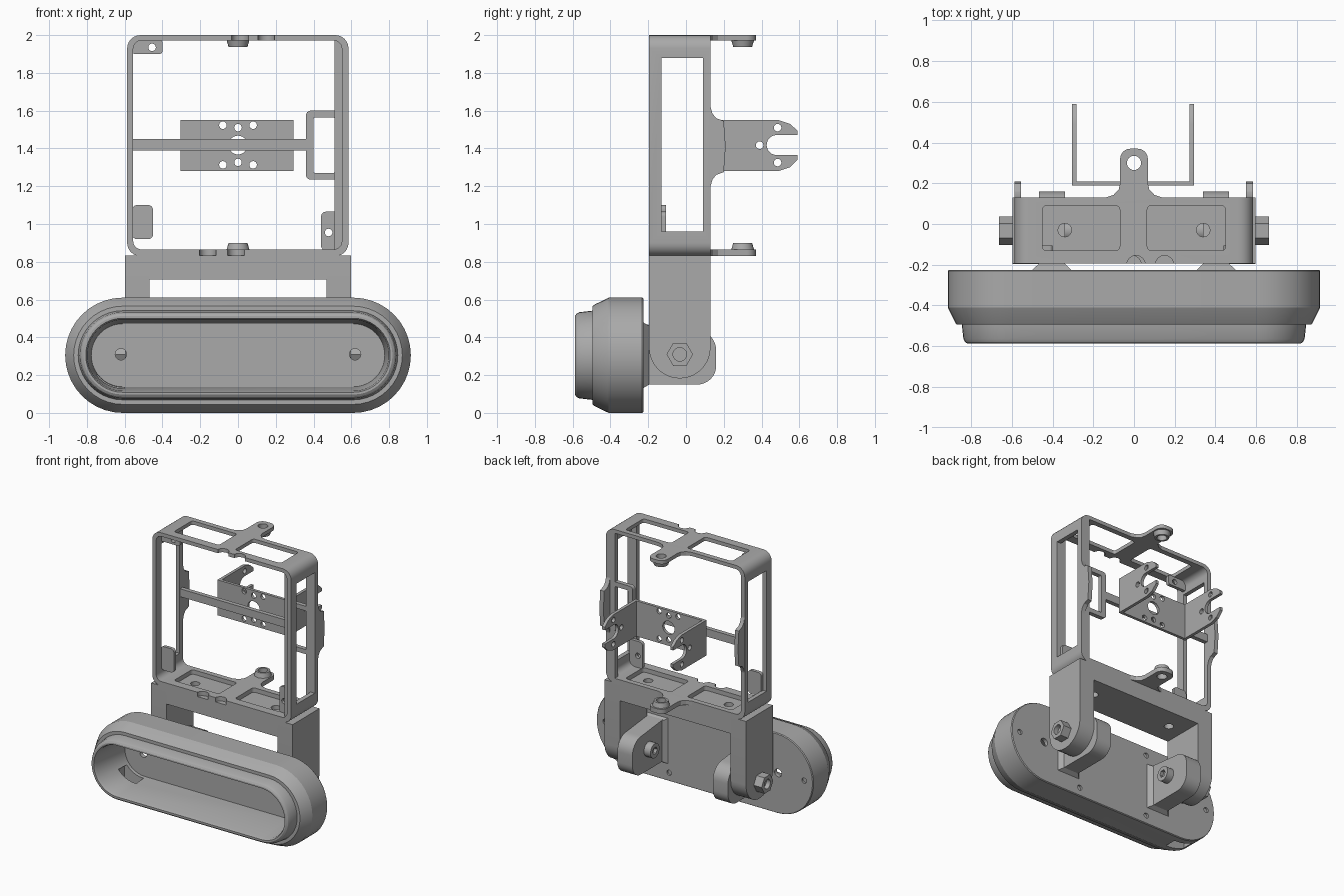
import bpy, bmesh
from math import sin, cos, pi, radians

default = bpy.data.objects.get("Cube")
if default:
    bpy.data.objects.remove(default)

grey = bpy.data.materials.new("matte_grey")
grey.use_nodes = True
COLOUR = (0.4, 0.4, 0.4, 1)
grey.diffuse_color = COLOUR
grey.node_tree.nodes["Principled BSDF"].inputs["Base Color"].default_value = COLOUR
parts = []


# ---- helpers ----
def arc(cx, cy, r, a0, a1, n=10):
    return [(cx + r * cos(radians(a0 + (a1 - a0) * i / n)),
             cy + r * sin(radians(a0 + (a1 - a0) * i / n))) for i in range(n + 1)]


def circle(cx, cy, r, n=24):
    return arc(cx, cy, r, 0, 360, n)[:-1]


def rect(x0, x1, y0, y1, r=0.0):
    if r == 0:
        return [(x0, y0), (x1, y0), (x1, y1), (x0, y1)]
    return (arc(x1 - r, y1 - r, r, 0, 90, 6) + arc(x0 + r, y1 - r, r, 90, 180, 6)
            + arc(x0 + r, y0 + r, r, 180, 270, 6) + arc(x1 - r, y0 + r, r, 270, 360, 6))


def place(axis, a, b, d):
    return {"x": (d, a, b), "y": (a, d, b), "z": (a, b, d)}[axis]


def finish(name, bm):
    bmesh.ops.recalc_face_normals(bm, faces=bm.faces)
    mesh = bpy.data.meshes.new(name)
    bm.to_mesh(mesh)
    bm.free()
    mesh.materials.append(grey)
    obj = bpy.data.objects.new(name, mesh)
    bpy.context.scene.collection.objects.link(obj)
    parts.append(obj)
    return obj


def loft(name, axis, sections):
    """Skin equal-length outlines [(depth, outline)], capped at both ends."""
    bm = bmesh.new()
    loops = [[bm.verts.new(place(axis, a, b, d)) for a, b in pts] for d, pts in sections]
    for p, q in zip(loops, loops[1:]):
        for i in range(len(p)):
            j = (i + 1) % len(p)
            bm.faces.new((p[i], p[j], q[j], q[i]))
    bm.faces.new(loops[0])
    bm.faces.new(loops[-1])
    return finish(name, bm)


def prism(name, axis, outline, lo, hi):
    return loft(name, axis, [(lo, outline), (hi, outline)])


def cut(obj, axis, outline, lo, hi):
    tool = prism("cutter", axis, outline, lo, hi)
    parts.remove(tool)
    tool.hide_render = True
    mod = obj.modifiers.new("cut", "BOOLEAN")
    mod.operation, mod.solver, mod.object = "DIFFERENCE", "EXACT", tool
    bpy.context.view_layer.update()
    bpy.context.view_layer.objects.active = obj
    bpy.ops.object.modifier_apply(modifier=mod.name)
    bpy.data.objects.remove(tool)


# ---- cage frame: rounded ring with windows in all four walls ----
frame = prism("cage_frame", "y", rect(-.587, .585, .83, 2, .07), -.195, .13)
cut(frame, "y", rect(-.555, .55, .865, 1.972, .045), -.4, .4)
cut(frame, "x", rect(-.13, .09, .96, 1.88), -.8, .8)
for x0, x1 in ((-.45, -.07), (.065, .45)):
    cut(frame, "z", rect(x0, x1, -.13, .09, .02), .7, 2.2)
for x in (.01, .15):
    cut(frame, "z", circle(x, -.2, .045), 1.9, 2.1)
for x in (-.16, -.01):
    cut(frame, "z", circle(x, -.2, .045), .8, .9)

# inner liner rails on the left wall
for name, y in (("front_rail", -.17), ("back_rail", .09)):
    prism(name, "y", rect(.51, .552, .86, 1.975), y, y + .04)

# corner gussets
top_gusset = prism("top_gusset", "y", rect(-.56, -.4, 1.9, 1.975, .015), -.13, -.105)
cut(top_gusset, "y", circle(-.455, 1.935, .02), -.2, 0)
low_gusset = prism("lower_left_gusset", "y", rect(.44, .555, .86, 1.065, .025), -.13, -.105)
cut(low_gusset, "y", circle(.48, .955, .02), -.2, 0)
prism("lower_right_gusset", "y", rect(-.56, -.45, .92, 1.1, .025), -.13, -.105)

# cross strut ending in a square loop
prism("cross_strut", "y", rect(-.56, .37, 1.39, 1.45), .095, .128)
loop = prism("strut_loop", "y", rect(.36, .552, 1.235, 1.6, .025), .095, .128)
cut(loop, "y", rect(.4, .512, 1.27, 1.565, .01), 0, .3)

# side ears on the back edge
half = [(.1, .21), (.13, .21), (.14, .175), (.16, .15), (.2, .135), (.21, 0)]
ear = [(y, 1.41 - h) for y, h in half] + [(y, 1.41 + h) for y, h in half[-2::-1]]
prism("right_side_ear", "x", ear, -.586, -.555)
prism("left_side_ear", "x", ear, .55, .584)

# pivot tabs with bushings, top and bottom
side = [(.14, .1), (.14, .13), (.1, .143), (.075, .17), (.068, .2)]
tab = side + arc(.018, .32, .05, 0, 90, 6) + arc(-.018, .32, .05, 90, 180, 6)
tab += [(-x, y) for x, y in reversed(side)]
for name, z0, z1, b0, b1 in (("top", 1.972, 2, 1.938, 1.972), ("bottom", .83, .865, .865, .9)):
    t = prism(name + "_tab", "z", tab, z0, z1)
    cut(t, "z", circle(0, .3, .035), .5, 2.3)
    near, far = (.05, .06) if name == "top" else (.06, .05)
    b = loft(name + "_bushing", "z", [(b0, circle(0, .3, near)), (b1, circle(0, .3, far))])
    cut(b, "z", circle(0, .3, .035), .5, 2.3)

# ---- U bracket behind the cage ----
base = prism("bracket_base", "y", rect(-.305, .295, 1.28, 1.55), .188, .21)
cut(base, "y", circle(0, 1.418, .05), 0, .4)
for x, dz in ((-.08, .105), (0, .092), (.08, .105)):
    for s in (-1, 1):
        cut(base, "y", circle(x, 1.418 + s * dz, .02, 16), 0, .4)
arm = [(.2, 1.28), (.49, 1.28), (.55, 1.3), (.59, 1.34), (.59, 1.365)]
arm += arc(.48, 1.418, .053, 270, 90, 12)
arm += [(.59, 1.471), (.59, 1.495), (.55, 1.53), (.49, 1.55), (.2, 1.55)]
for name, x in (("right", -.305), ("left", .272)):
    a = prism(name + "_bracket_arm", "x", arm, x, x + .023)
    for y, z in ((.485, 1.51), (.485, 1.325), (.39, 1.417)):
        cut(a, "x", circle(y, z, .02, 16), -.5, .5)

# ---- yoke carrying the lamp ----
bar = prism("yoke_bar", "z", rect(-.47, .468, -.195, .13), .705, .832)
for x in (-.34, .34):
    cut(bar, "z", circle(x, -.03, .033), .6, .9)
leg = [(.13, .832), (-.195, .832)] + arc(-.033, .345, .1625, 180, 360, 20)
clevis = [(-.23, .47), (-.23, .15)] + arc(.06, .25, .1, 270, 360, 8) + arc(.05, .33, .11, 0, 90, 8)
for s, name in ((-1, "right"), (1, "left")):
    def span(a, b):
        return sorted((s * a, s * b))
    prism(name + "_yoke_leg", "x", leg, *span(.468, .597))
    c = prism(name + "_clevis", "x", clevis, *span(.34, .467))
    cut(c, "x", circle(-.033, .31, .03), *span(.3, .5))
    n = prism(name + "_hex_nut", "x", circle(-.033, .31, .07, 6), *span(.597, .664))
    cut(n, "x", circle(-.033, .31, .036), *span(.63, .7))
    h = prism(name + "_bolt_head", "x", circle(-.033, .31, .055), *span(.285, .34))
    cut(h, "x", circle(-.033, .31, .028, 6), *span(.27, .31))
    x0, x1 = span(.34, .467)
    loft(name + "_clevis_foot", "y", [(-.228, rect(x0 - .035, x1 + .035, .13, .48)),
                                      (-.195, rect(x0, x1, .15, .46))])


# ---- lamp housing: stadium shell, open at the front ----
def stadium(r):
    return arc(.61, .305, r, -90, 90, 20) + arc(-.61, .305, r, 90, 270, 20)


steps = [(-.225, .3), (-.232, .305), (-.41, .305), (-.485, .268), (-.495, .26), (-.495, .236),
         (-.565, .228), (-.58, .22), (-.588, .208), (-.588, .196), (-.57, .188), (-.255, .167)]
lamp = loft("lamp_housing", "y", [(y, stadium(r)) for y, r in steps])
for s in (-1, 1):
    cut(lamp, "y", circle(s * .62, .31, .03), -.3, -.1)
    cut(lamp, "y", circle(s * .84, .31, .02, 16), -.24, -.1)
    for z in (.065, .545):
        cut(lamp, "y", circle(s * .3, z, .02, 16), -.24, -.1)
# cable slot through the underside
cut(lamp, "z", rect(-.76, -.6, -.37, -.28), -.1, .2)

# ---- shading ----
bpy.ops.object.select_all(action="DESELECT")
for obj in parts:
    obj.select_set(True)
bpy.context.view_layer.objects.active = parts[0]
bpy.ops.object.shade_smooth_by_angle(angle=radians(25))
